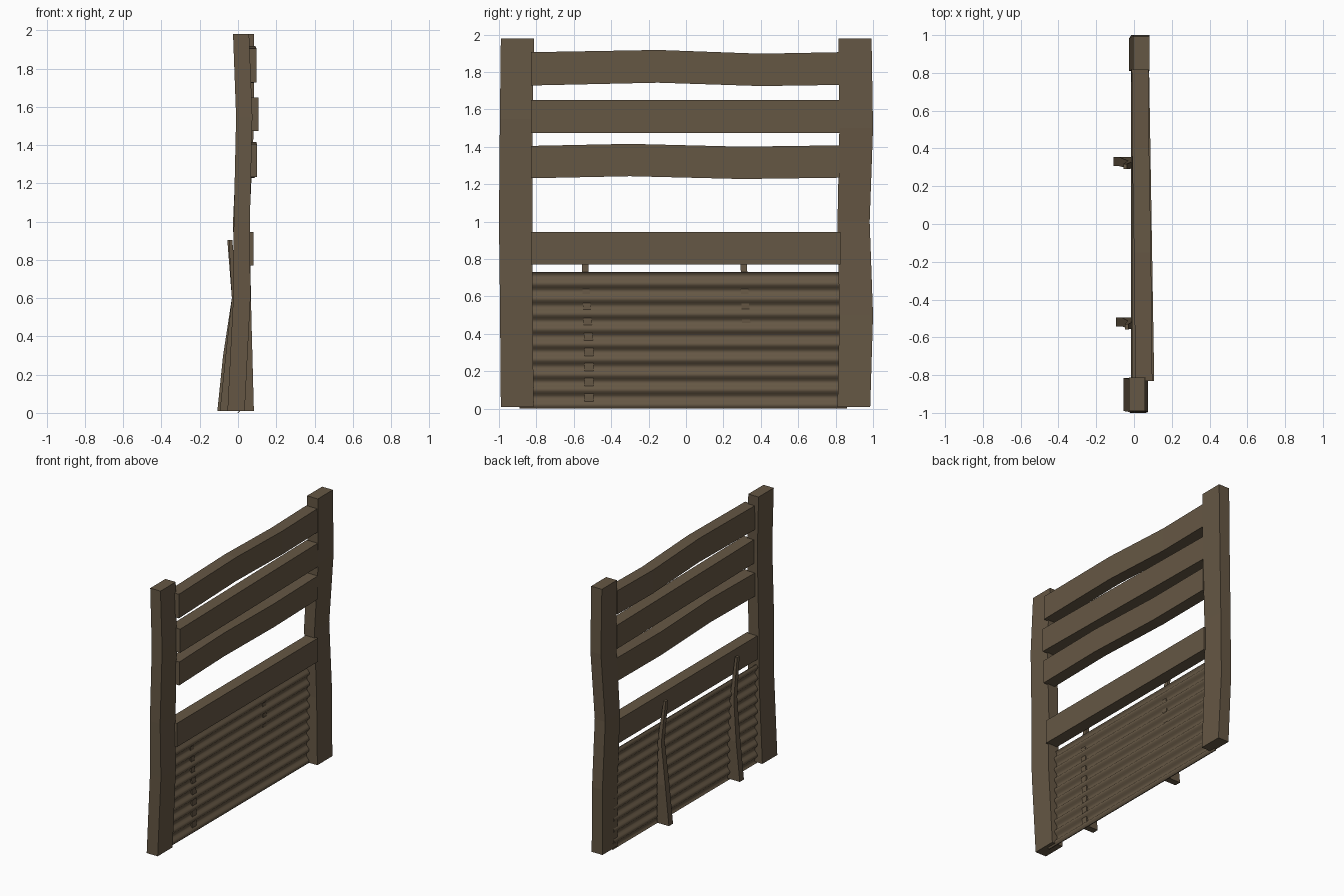
import bpy, bmesh, math

if "Cube" in bpy.data.objects:
    bpy.data.objects.remove(bpy.data.objects["Cube"])

wood = bpy.data.materials.new("weathered_brown")
wood.diffuse_color = (0.13, 0.095, 0.058, 1)
wood.use_nodes = True
wood.node_tree.nodes["Principled BSDF"].inputs["Base Color"].default_value = wood.diffuse_color


def finish(name, bm):
    bmesh.ops.recalc_face_normals(bm, faces=bm.faces)
    mesh = bpy.data.meshes.new(name)
    bm.to_mesh(mesh)
    bm.free()
    mesh.materials.append(wood)
    obj = bpy.data.objects.new(name, mesh)
    bpy.context.collection.objects.link(obj)
    return obj


def loft(name, rings):
    """Closed solid skinned through four-cornered rings."""
    bm = bmesh.new()
    loops = [[bm.verts.new(p) for p in ring] for ring in rings]
    for a, b in zip(loops, loops[1:]):
        n = len(a)
        for i in range(n):
            bm.faces.new((a[i], a[(i + 1) % n], b[(i + 1) % n], b[i]))
    bm.faces.new(loops[0])
    bm.faces.new(loops[-1])
    return finish(name, bm)


def upright(name, stations):
    """Stations are z, x min, x max, y min, y max."""
    return loft(name, [[(x0, y0, z), (x1, y0, z), (x1, y1, z), (x0, y1, z)]
                       for z, x0, x1, y0, y1 in stations])


def rail(name, stations, thick=0.09):
    """Stations are y, outer x, z min, z max."""
    return loft(name, [[(x - thick, y, z0), (x, y, z0), (x, y, z1), (x - thick, y, z1)]
                       for y, x, z0, z1 in stations])


# Crooked end posts
upright("front_post", [(0.01, -0.055, 0.035, -0.99, -0.815),
                       (0.60, -0.025, 0.065, -0.995, -0.82),
                       (1.00, -0.022, 0.062, -1.0, -0.82),
                       (1.55, -0.010, 0.075, -0.995, -0.82),
                       (1.98, -0.026, 0.058, -0.99, -0.812)])
upright("back_post", [(0.01, -0.005, 0.083, 0.81, 0.985),
                      (0.50, -0.015, 0.070, 0.82, 1.0),
                      (1.00, -0.026, 0.060, 0.81, 0.982),
                      (1.50, -0.003, 0.083, 0.82, 1.0),
                      (1.98, -0.005, 0.083, 0.815, 0.992)])

# Four cross rails, two of them bowed
rail("lower_rail", [(-0.83, 0.08, 0.77, 0.945), (0.825, 0.078, 0.77, 0.945)])
rail("second_rail", [(-0.83, 0.1, 1.232, 1.405), (-0.3, 0.095, 1.243, 1.416),
                     (0.3, 0.085, 1.228, 1.401), (0.82, 0.08, 1.235, 1.408)])
rail("third_rail", [(-0.83, 0.107, 1.475, 1.65), (0.82, 0.08, 1.475, 1.65)])
rail("top_rail", [(-0.83, 0.097, 1.728, 1.906), (-0.15, 0.09, 1.743, 1.918),
                  (0.4, 0.08, 1.725, 1.898), (0.82, 0.078, 1.731, 1.906)])

# Corrugated sheet filling the lower opening
bm = bmesh.new()
steps, waves, height = 72, 9, 0.73
rows = []
for side in (0.003, -0.003):
    pts = [(side + 0.012 * math.sin(2 * math.pi * waves * i / steps), height * i / steps)
           for i in range(steps + 1)]
    rows += pts if side > 0 else pts[::-1]
ends = [[bm.verts.new((x, y, z)) for x, z in rows] for y in (-0.89, 0.86)]
n = len(rows)
for i in range(n):
    j = (i + 1) % n
    bm.faces.new((ends[0][i], ends[0][j], ends[1][j], ends[1][i]))
for i in range(steps):  # end strips
    for e in ends:
        bm.faces.new((e[i], e[i + 1], e[n - 2 - i], e[n - 1 - i]))
sheet = finish("corrugated_sheet", bm)
bpy.context.view_layer.objects.active = sheet
sheet.select_set(True)
bpy.ops.object.shade_smooth_by_angle(angle=math.radians(40))

# Tapered braces leaning against the back of the sheet
for name, y, dx, inner in (("front_brace", -0.518, 0.013, 0.004),
                           ("back_brace", 0.33, 0.0, -0.012)):
    upright(name, [(0.01, -0.108 + dx, inner, y - 0.024, y + 0.024),
                   (0.30, -0.078 + dx, inner, y - 0.024, y + 0.024),
                   (0.60, -0.032, 0.0, y - 0.035, y + 0.005),
                   (0.905, -0.056 + dx * 0.6, -0.038 + dx * 0.6, y - 0.04, y - 0.012)])
